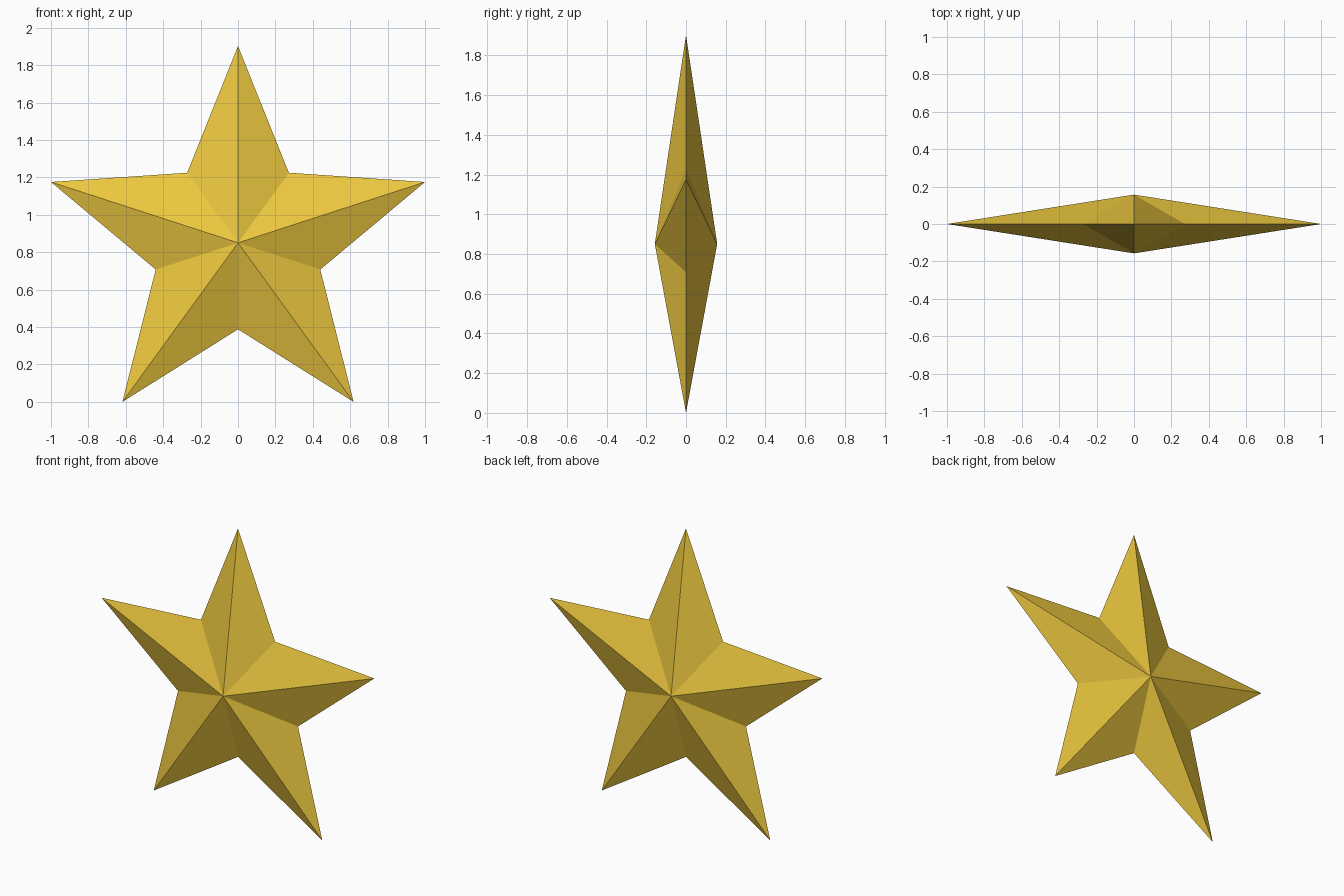
import bpy, bmesh
from math import sin, cos, pi

if "Cube" in bpy.data.objects:
    bpy.data.objects.remove(bpy.data.objects["Cube"])

POINTS = 5
OUTER = 1 / cos(pi / 10)          # side tips land on x = +-1
INNER = 0.44 * OUTER
DEPTH = 0.157
CENTRE_Z = OUTER * cos(pi / 5)    # lower tips rest on z = 0

bm = bmesh.new()

# Star outline: alternating tips and notches, starting at the top
rim = []
for i in range(2 * POINTS):
    r = INNER if i % 2 else OUTER
    a = i * pi / POINTS
    rim.append(bm.verts.new((r * sin(a), 0, CENTRE_Z + r * cos(a))))

# Front and back faceted pyramids meeting at the outline
for y in (-DEPTH, DEPTH):
    apex = bm.verts.new((0, y, CENTRE_Z))
    for i, v in enumerate(rim):
        bm.faces.new((apex, v, rim[(i + 1) % len(rim)]))
bmesh.ops.recalc_face_normals(bm, faces=bm.faces)

mesh = bpy.data.meshes.new("star")
bm.to_mesh(mesh)
bm.free()

# Gold colour
gold = bpy.data.materials.new("gold")
gold.diffuse_color = (0.85, 0.58, 0.05, 1)
gold.use_nodes = True
gold.node_tree.nodes["Principled BSDF"].inputs["Base Color"].default_value = gold.diffuse_color
mesh.materials.append(gold)

star = bpy.data.objects.new("star", mesh)
bpy.context.collection.objects.link(star)
